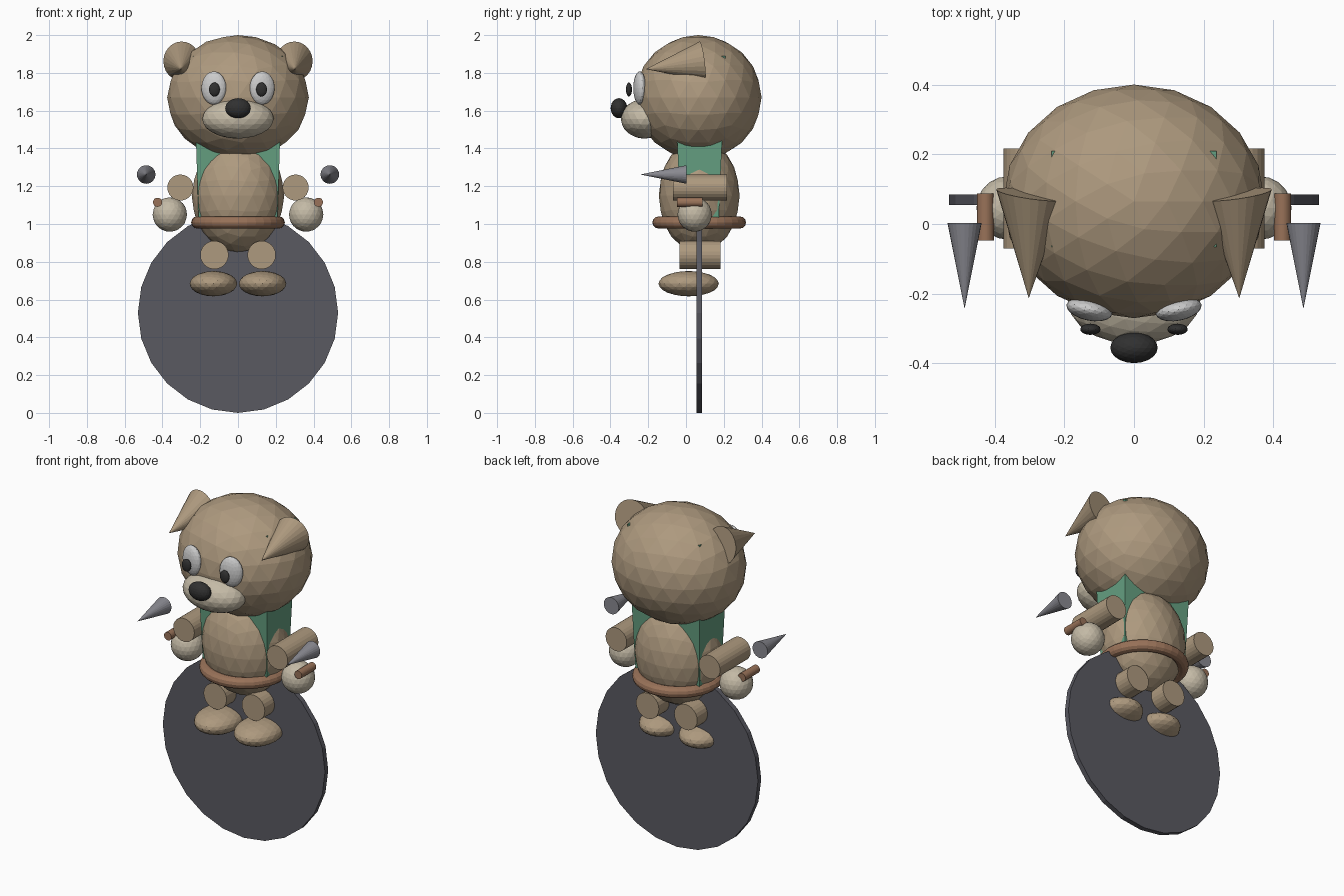
import bpy, bmesh
from math import radians, pi, cos, sin
from mathutils import Vector

if "Cube" in bpy.data.objects:
    bpy.data.objects.remove(bpy.data.objects["Cube"])


def material(name, r, g, b):
    m = bpy.data.materials.new(name)
    m.diffuse_color = (r, g, b, 1)
    m.use_nodes = True
    m.node_tree.nodes["Principled BSDF"].inputs["Base Color"].default_value = m.diffuse_color
    return m


TAN = material("tan_fur", 0.42, 0.32, 0.21)
CREAM = material("cream_fur", 0.55, 0.49, 0.38)
BLACK = material("black", 0.03, 0.03, 0.03)
WHITE = material("eye_white", 0.7, 0.7, 0.7)
GREEN = material("green_cloth", 0.13, 0.35, 0.22)
BROWN = material("brown_leather", 0.32, 0.17, 0.1)
STEEL = material("steel", 0.25, 0.25, 0.28)
DARK = material("dark_metal", 0.1, 0.1, 0.12)


def finish(name, mat):
    ob = bpy.context.object
    ob.name = name
    ob.data.materials.append(mat)
    return ob


def ball(name, loc, radii, mat, rot_z=0):
    bpy.ops.mesh.primitive_ico_sphere_add(subdivisions=3, radius=1, location=loc, rotation=(0, 0, rot_z))
    bpy.context.object.scale = radii
    return finish(name, mat)


def rod(name, loc, r, length, mat, sides=24, tip=None):
    # cylinder (or cone pointing forward) lying along y
    r2 = r if tip is None else tip
    bpy.ops.mesh.primitive_cone_add(vertices=sides, radius1=r, radius2=r2, depth=length,
                                    location=loc, rotation=(pi / 2, 0, 0))
    return finish(name, mat)


def ear(name, s):
    # slanted cone with its tip folded forward
    bm = bmesh.new()
    c = Vector((s * 0.298, 0.085, 1.862))
    u, v = Vector((s * 0.097, 0.014, 0)), Vector((0, -0.013, 0.104))
    ring = [bm.verts.new(c + u * cos(i * pi / 12) + v * sin(i * pi / 12)) for i in range(24)]
    tip = bm.verts.new((s * 0.302, -0.213, 1.82))
    bm.faces.new(ring)
    for i in range(24):
        bm.faces.new((ring[i], ring[(i + 1) % 24], tip))
    bmesh.ops.recalc_face_normals(bm, faces=bm.faces)
    me = bpy.data.meshes.new(name)
    bm.to_mesh(me)
    bm.free()
    me.materials.append(TAN)
    bpy.context.collection.objects.link(bpy.data.objects.new(name, me))


# wheel disc
rod("wheel", (0, 0.07, 0.53), 0.53, 0.03, DARK)

# head and face
ball("head", (0, 0.065, 1.67), (0.375, 0.335, 0.33), TAN)
ball("muzzle", (0, -0.22, 1.557), (0.19, 0.125, 0.105), CREAM)
ball("nose", (0, -0.355, 1.613), (0.068, 0.044, 0.053), BLACK)

# torso and belt
ball("torso", (0, 0.07, 1.15), (0.245, 0.214, 0.3), TAN)
bpy.ops.mesh.primitive_torus_add(location=(0, 0.07, 1.008), major_radius=0.216, minor_radius=0.032,
                                 major_segments=32, minor_segments=12)
finish("belt", BROWN)

# vest: box flaring slightly upward
bpy.ops.mesh.primitive_cube_add(size=2, location=(0, 0.072, 1.445))
vest = finish("vest", GREEN)
for vert in vest.data.vertices:
    top = vert.co.z > 0
    vert.co.x *= 0.237 if top else 0.208
    vert.co.y *= 0.138 if top else 0.1
    vert.co.z *= 0.445

# paired parts
for s, side in ((-1, "right"), (1, "left")):
    ear(side + "_ear", s)
    ball(side + "_eye", (s * 0.128, -0.245, 1.72), (0.067, 0.032, 0.088), WHITE, s * radians(12))
    ball(side + "_pupil", (s * 0.125, -0.302, 1.712), (0.029, 0.016, 0.037), BLACK)
    rod(side + "_arm", (s * 0.305, 0.073, 1.193), 0.069, 0.286, TAN)
    ball(side + "_hand", (s * 0.361, 0.046, 1.05), (0.091, 0.091, 0.091), CREAM)
    rod(side + "_handle", (s * 0.426, 0.02, 1.115), 0.024, 0.135, BROWN)
    rod(side + "_blade", (s * 0.486, -0.12, 1.262), 0.049, 0.246, STEEL, tip=0)
    rod(side + "_leg", (s * 0.125, 0.073, 0.836), 0.075, 0.217, TAN)
    ball(side + "_foot", (s * 0.13, 0.014, 0.684), (0.126, 0.16, 0.067), TAN)
